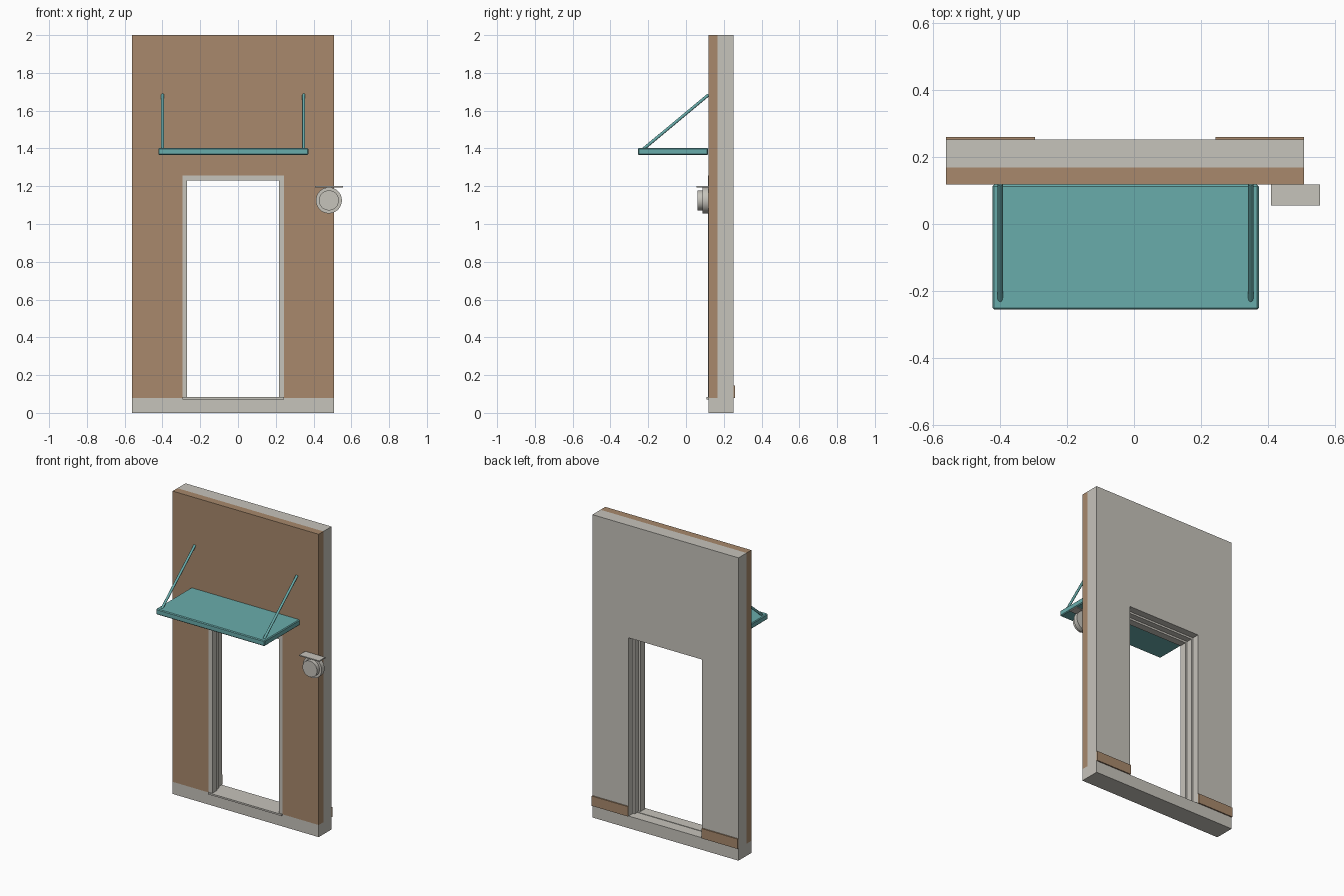
import bpy, bmesh, math
from mathutils import Vector

if "Cube" in bpy.data.objects:
    bpy.data.objects.remove(bpy.data.objects["Cube"])


def material(name, rgb):
    m = bpy.data.materials.new(name)
    m.diffuse_color = (*rgb, 1)
    m.use_nodes = True
    m.node_tree.nodes["Principled BSDF"].inputs["Base Color"].default_value = m.diffuse_color
    return m


BROWN = material("brown_cladding", (0.392, 0.250, 0.150))
GREY = material("warm_grey", (0.565, 0.546, 0.497))
TEAL = material("teal_metal", (0.141, 0.413, 0.407))


def finish(bm, name, mat):
    bmesh.ops.recalc_face_normals(bm, faces=bm.faces)
    me = bpy.data.meshes.new(name)
    bm.to_mesh(me)
    bm.free()
    me.materials.append(mat)
    ob = bpy.data.objects.new(name, me)
    bpy.context.collection.objects.link(ob)
    return ob


def box(name, mat, x, y, z):
    bm = bmesh.new()
    bmesh.ops.create_cube(bm, size=1)
    for v in bm.verts:
        v.co = [(a + b) / 2 + c * (b - a) for c, (a, b) in zip(v.co, (x, y, z))]
    return finish(bm, name, mat)


def arch(name, mat, outer, inner, z0, y):
    """Upside-down U in the xz plane, extruded along y; outer/inner = (left, right, top)."""
    (a, b, t), (c, d, u) = outer, inner
    pts = [(a, z0), (a, t), (b, t), (b, z0), (d, z0), (d, u), (c, u), (c, z0)]
    bm = bmesh.new()
    face = bm.faces.new([bm.verts.new((px, y[0], pz)) for px, pz in pts])
    ext = bmesh.ops.extrude_face_region(bm, geom=[face], use_keep_orig=True)
    for v in ext["geom"]:
        if isinstance(v, bmesh.types.BMVert):
            v.co.y = y[1]
    return finish(bm, name, mat)


def rod(name, mat, p, q, r, sides):
    p, q = Vector(p), Vector(q)
    bm = bmesh.new()
    bmesh.ops.create_cone(bm, cap_ends=True, segments=sides, radius1=r, radius2=r,
                          depth=(q - p).length)
    rot = (q - p).to_track_quat('Z', 'Y')
    for v in bm.verts:
        v.co = rot @ v.co + (p + q) / 2
    ob = finish(bm, name, mat)
    bpy.ops.object.select_all(action='DESELECT')
    ob.select_set(True)
    bpy.context.view_layer.objects.active = ob
    bpy.ops.object.shade_smooth_by_angle(angle=math.radians(40))
    return ob


L, R, TOP = -0.56, 0.507, 2.0
F, MID, B = 0.118, 0.168, 0.252
OPEN = (-0.295, 0.243, 1.257)

# Wall: cladding in front, plaster behind, plinth below
arch("front_cladding", BROWN, (L, R, TOP), OPEN, 0.08, (F, MID))
arch("back_wall", GREY, (L, R, TOP), OPEN, 0.08, (MID, B))
box("plinth", GREY, (L, R), (F, B), (0, 0.08))

# Door frame with a rebate towards the back, and its sill
arch("door_frame", GREY, OPEN, (-0.269, 0.217, 1.231), 0.08, (F - 0.002, 0.165))
arch("frame_rebate", GREY, OPEN, (-0.282, 0.230, 1.244), 0.08, (0.165, 0.205))
box("door_sill", GREY, OPEN[:2], (0.108, 0.18), (0.072, 0.083))

# Skirting boards on the back
box("skirting_left", BROWN, (L, OPEN[0]), (B, 0.26), (0.08, 0.145))
box("skirting_right", BROWN, (OPEN[1], R), (B, 0.26), (0.08, 0.145))

# Canopy and its two stays
canopy = box("canopy", TEAL, (-0.422, 0.372), (-0.255, 0.117), (1.365, 1.402))
bevel = canopy.modifiers.new("edge", 'BEVEL')
bevel.width = 0.005
bevel.segments = 1
for side, x in (("left", -0.399), ("right", 0.348)):
    rod("canopy_stay_" + side, TEAL, (x, -0.228, 1.395), (x, 0.119, 1.684), 0.008, 12)

# Round wall lamp beneath a small shelf
box("lamp_shelf", GREY, (0.408, 0.555), (0.055, F), (1.194, 1.201))
rod("lamp_base", GREY, (0.481, F, 1.125), (0.481, 0.088, 1.125), 0.069, 32)
rod("lamp_lens", GREY, (0.481, 0.09, 1.125), (0.481, 0.062, 1.125), 0.053, 32)
